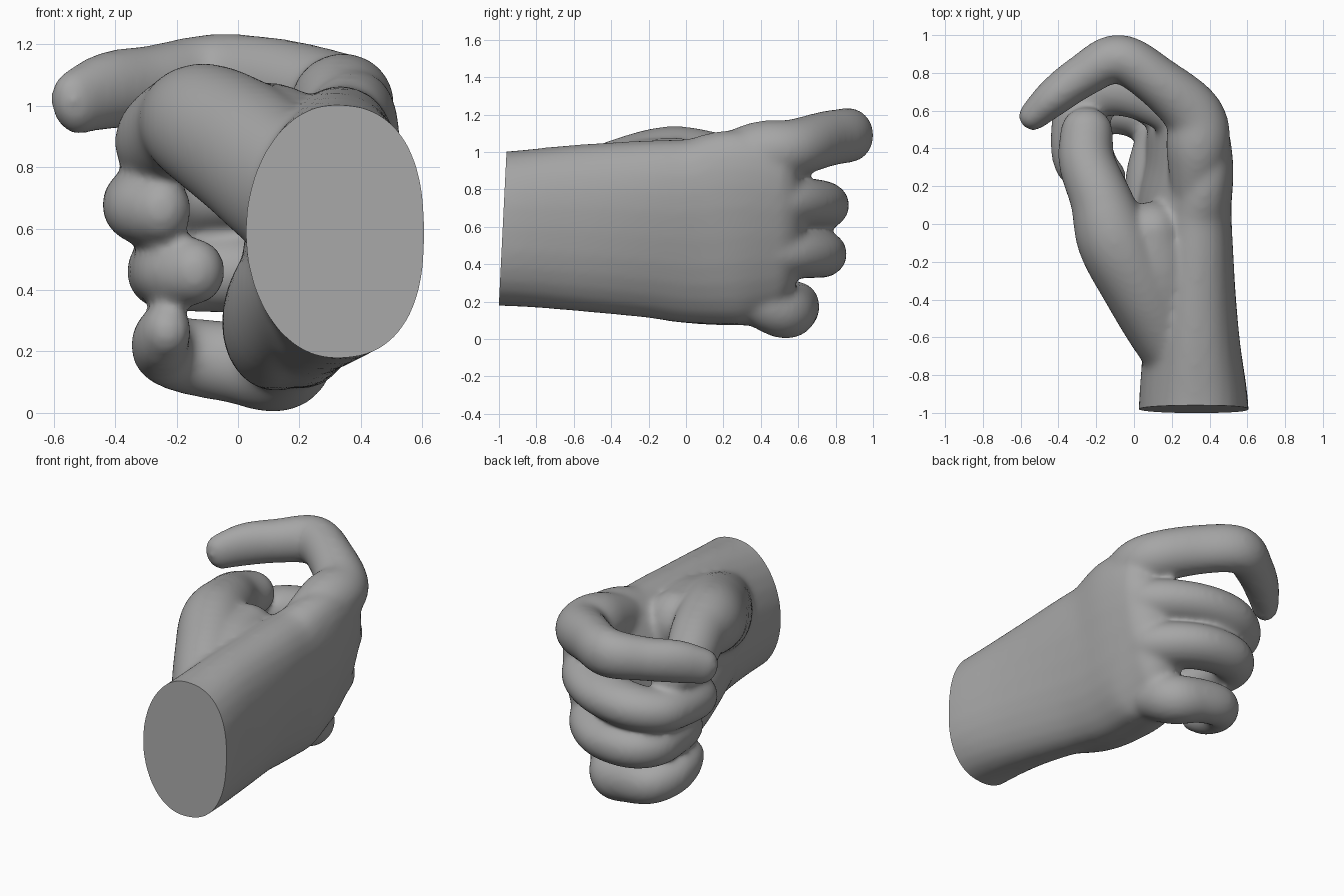
import bpy, bmesh
from math import sin, cos, pi
from mathutils import Vector

cube = bpy.data.objects.get("Cube")
if cube:
    bpy.data.objects.remove(cube, do_unlink=True)

UP = Vector((0, 0, 1))
SIDES = 28
STEPS = 6


def spline(rows):
    """Catmull-Rom through rows of (x, y, z, width, height, tilt)."""
    rows = [tuple(r) + (0,) * (6 - len(r)) for r in rows]
    pts = [rows[0]] + rows + [rows[-1]]
    out = []
    for i in range(1, len(pts) - 2):
        for s in range(STEPS):
            t = s / STEPS
            out.append([0.5 * (2 * b + (c - a) * t + (2 * a - 5 * b + 4 * c - d) * t * t
                               + (3 * b - a - 3 * c + d) * t ** 3)
                        for a, b, c, d in zip(*pts[i - 1:i + 3])])
    out.append(list(rows[-1]))
    return out


def sweep(bm, rows, outer_power=1.0):
    """Closed oval tube along a path, with rounded ends; a low power squares its outer half."""
    path = spline(rows)
    centres = [Vector(p[:3]) for p in path]
    tangents = [(centres[min(i + 1, len(path) - 1)] - centres[max(i - 1, 0)]).normalized()
                for i in range(len(path))]
    rings = [(c, t, p[3], p[4], p[5]) for c, t, p in zip(centres, tangents, path)]

    def dome(ring, sign):
        c, t, w, h, tilt = ring
        return [(c + t * sign * sin(a) * min(w, h), t, w * cos(a), h * cos(a), tilt)
                for a in (0.3, 0.6, 0.9, 1.2, 1.45)]
    rings = dome(rings[0], -1)[::-1] + rings + dome(rings[-1], 1)

    loops = []
    for c, t, w, h, tilt in rings:
        n = t.cross(UP).normalized()
        u = n.cross(t)
        loop = []
        for k in range(SIDES):
            a = 2 * pi * k / SIDES
            power = outer_power if cos(a) > 0 else 1
            p = w * abs(cos(a)) ** power * (1 if cos(a) > 0 else -1)
            q = h * abs(sin(a)) ** power * (1 if sin(a) > 0 else -1)
            p, q = p * cos(tilt) + q * sin(tilt), q * cos(tilt) - p * sin(tilt)
            loop.append(bm.verts.new(c + n * p + u * q))
        loops.append(loop)
    for a, b in zip(loops, loops[1:]):
        for k in range(SIDES):
            j = (k + 1) % SIDES
            bm.faces.new((a[k], a[j], b[j], b[k]))
    bm.faces.new(loops[0][::-1])
    bm.faces.new(loops[-1])


bm = bmesh.new()

# Wrist and palm
sweep(bm, [(.315, -1.2, .59, .29, .415, 0), (.315, -.95, .59, .29, .415, 0),
           (.3, -.6, .595, .255, .445, .06), (.27, -.2, .59, .24, .48, .17),
           (.26, .05, .58, .23, .505, .2), (.285, .28, .6, .205, .53, .22),
           (.28, .45, .6, .185, .49, .25)], 0.82)

# Heel of the palm below the little finger
sweep(bm, [(.22, -.6, .45, .16, .18), (.13, -.15, .34, .165, .23),
           (.12, .2, .28, .17, .21), (.15, .42, .24, .15, .17)])

# Web between thumb and index finger
sweep(bm, [(.23, -.6, .75, .14, .2), (.14, -.25, .85, .18, .21),
           (.1, -.04, .9, .16, .18)])

# Thumb
sweep(bm, [(.24, -.75, .67, .15, .23), (.15, -.55, .745, .19, .24),
           (.03, -.32, .85, .205, .23), (-.105, -.08, .935, .2, .205),
           (-.175, .13, .94, .165, .17), (-.25, .33, .89, .15, .155),
           (-.25, .49, .86, .14, .13)])

# Index finger
sweep(bm, [(.3, .1, .9, .1, .14), (.335, .38, .99, .165, .17),
           (.32, .57, 1.02, .16, .155), (.13, .75, 1.07, .135, .15),
           (-.08, .875, 1.09, .13, .145), (-.27, .785, 1.07, .115, .13),
           (-.42, .675, 1.05, .102, .128), (-.53, .575, 1.01, .08, .108)])

# Middle finger
sweep(bm, [(.34, .2, .74, .09, .1), (.34, .42, .74, .15, .135),
           (.28, .57, .735, .155, .135), (.09, .69, .725, .16, .13),
           (-.12, .72, .71, .148, .13), (-.275, .64, .69, .13, .125),
           (-.322, .48, .68, .12, .12), (-.31, .33, .67, .117, .122),
           (-.25, .25, .66, .1, .11)])

# Ring finger
sweep(bm, [(.28, .2, .47, .09, .1), (.28, .42, .47, .15, .135),
           (.23, .57, .46, .155, .135), (.07, .69, .455, .155, .13),
           (-.12, .715, .455, .137, .128), (-.23, .63, .46, .125, .125),
           (-.238, .47, .46, .117, .117), (-.21, .33, .46, .117, .117),
           (-.14, .25, .46, .1, .11)])

# Little finger
sweep(bm, [(.2, .15, .28, .08, .1), (.19, .36, .22, .13, .14),
           (.13, .52, .15, .15, .148), (-.01, .585, .165, .125, .135),
           (-.165, .585, .185, .115, .125), (-.245, .48, .21, .1, .115),
           (-.249, .36, .24, .092, .108), (-.23, .28, .27, .08, .09)])

bmesh.ops.recalc_face_normals(bm, faces=bm.faces)
mesh = bpy.data.meshes.new("hand")
bm.to_mesh(mesh)
bm.free()
hand = bpy.data.objects.new("hand", mesh)
bpy.context.collection.objects.link(hand)

# Fuse the parts into one skin and soften the creases
remesh = hand.modifiers.new("fuse", 'REMESH')
remesh.mode = 'VOXEL'
remesh.voxel_size = 0.016
soften = hand.modifiers.new("soften", 'SMOOTH')
soften.factor = 0.5
soften.iterations = 22
bpy.context.view_layer.update()
skin = bpy.data.meshes.new_from_object(
    hand.evaluated_get(bpy.context.evaluated_depsgraph_get()))
hand.modifiers.clear()
hand.data = skin

# Cut the wrist flat
bm = bmesh.new()
bm.from_mesh(skin)
cut = bmesh.ops.bisect_plane(bm, geom=bm.verts[:] + bm.edges[:] + bm.faces[:],
                             plane_co=(0, -.98, .59), plane_no=(0, 1, -.05),
                             clear_inner=True)
rim = [e for e in cut["geom_cut"] if isinstance(e, bmesh.types.BMEdge)]
bmesh.ops.holes_fill(bm, edges=rim, sides=0)
bmesh.ops.recalc_face_normals(bm, faces=bm.faces)
bm.to_mesh(skin)
bm.free()

# Plain grey
grey = bpy.data.materials.new("plain_grey")
grey.use_nodes = True
grey.diffuse_color = (.38, .38, .38, 1)
grey.node_tree.nodes["Principled BSDF"].inputs["Base Color"].default_value = (.38, .38, .38, 1)
skin.materials.clear()
skin.materials.append(grey)

bpy.context.view_layer.objects.active = hand
hand.select_set(True)
bpy.ops.object.shade_smooth_by_angle(angle=1.0)
